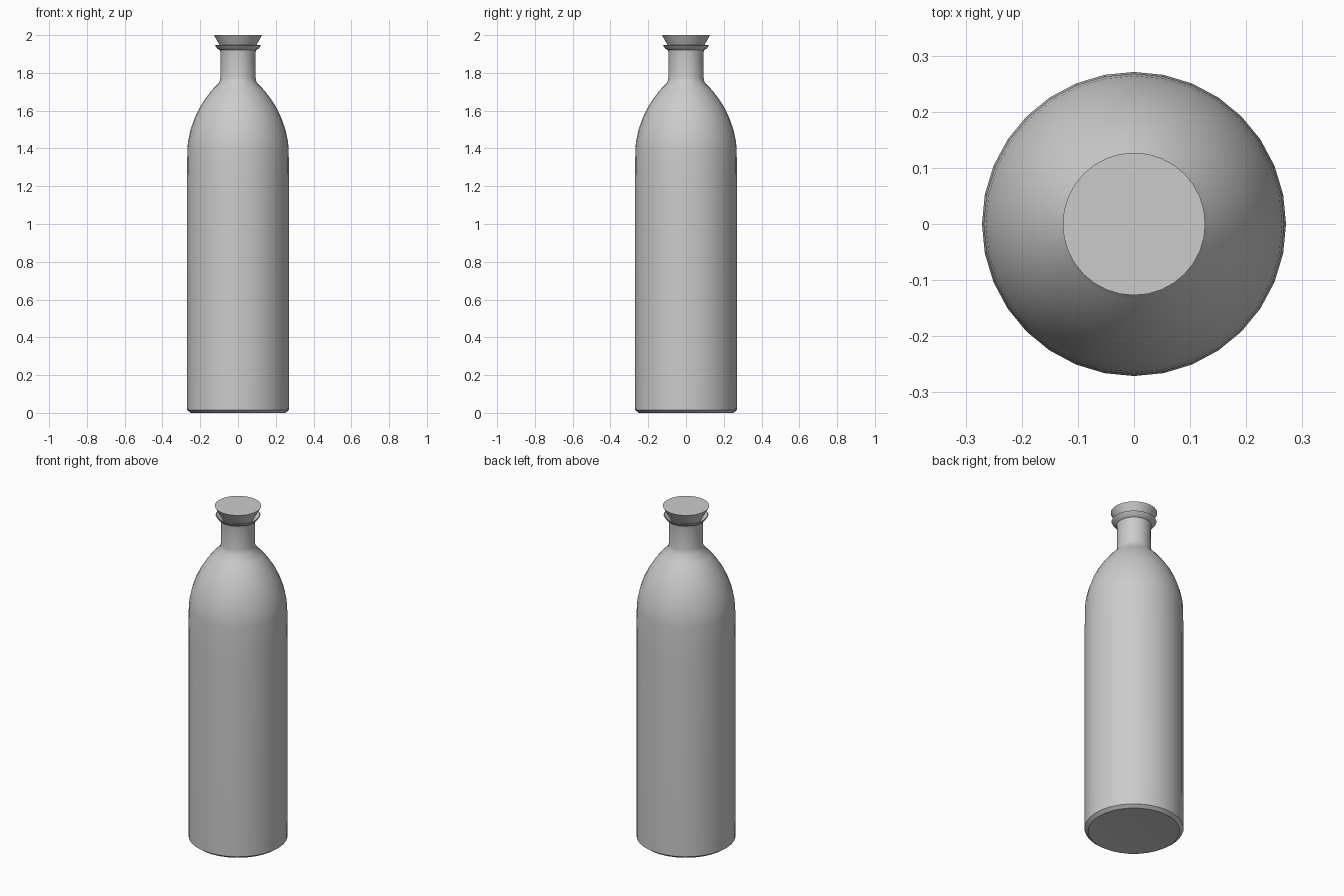
import bpy, bmesh, math

if "Cube" in bpy.data.objects:
    bpy.data.objects.remove(bpy.data.objects["Cube"])

SEGMENTS = 32


def lathe(name, profile, angle=40):
    """Spin a (radius, z) profile around z; zero radius points become poles."""
    bm = bmesh.new()
    rings = []
    for r, z in profile:
        if r == 0:
            rings.append([bm.verts.new((0, 0, z))] * SEGMENTS)
        else:
            rings.append([bm.verts.new((r * math.cos(2 * math.pi * i / SEGMENTS),
                                        r * math.sin(2 * math.pi * i / SEGMENTS), z))
                          for i in range(SEGMENTS)])
    for a, b in zip(rings, rings[1:]):
        for i in range(SEGMENTS):
            j = (i + 1) % SEGMENTS
            bm.faces.new(dict.fromkeys((a[i], a[j], b[j], b[i])))
    bmesh.ops.recalc_face_normals(bm, faces=bm.faces)
    mesh = bpy.data.meshes.new(name)
    bm.to_mesh(mesh)
    bm.free()
    obj = bpy.data.objects.new(name, mesh)
    bpy.context.collection.objects.link(obj)
    bpy.ops.object.select_all(action='DESELECT')
    obj.select_set(True)
    bpy.context.view_layer.objects.active = obj
    bpy.ops.object.shade_smooth_by_angle(angle=math.radians(angle))
    return obj


# Bottle: base, straight wall, domed shoulder, neck, flared lip, neck bore
lathe("bottle", [
    (0, 0.01), (0.18, 0.005), (0.25, 0), (0.27, 0.015), (0.271, 0.2),
    (0.271, 1.2), (0.268, 1.40), (0.264, 1.44), (0.251, 1.50), (0.230, 1.56),
    (0.204, 1.615), (0.172, 1.665), (0.135, 1.712), (0.098, 1.75),
    (0.093, 1.775), (0.092, 1.90), (0.095, 1.92), (0.108, 1.927),
    (0.122, 1.945), (0.118, 1.947), (0.102, 1.932), (0.085, 1.925),
    (0.082, 1.80), (0, 1.80)])

# Tapered stopper seated in the neck
lathe("stopper", [(0, 1.88), (0.06, 1.88), (0.127, 2.0), (0, 2.0)])
